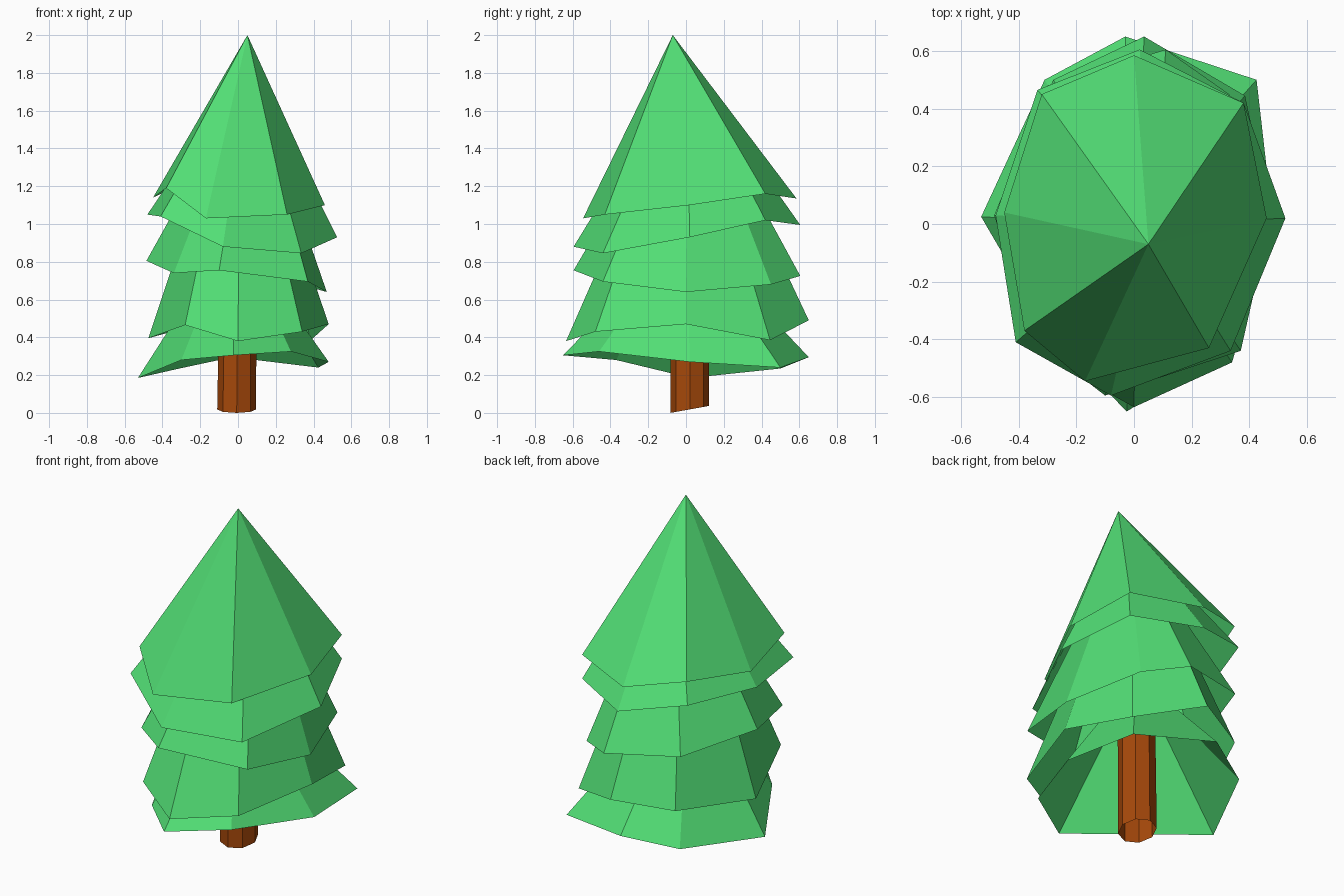
import bpy
from math import cos, sin, pi
from mathutils import Vector


def material(name, rgb):
    m = bpy.data.materials.new(name)
    m.diffuse_color = (*rgb, 1)
    return m


def add_mesh(name, verts, faces, mat):
    me = bpy.data.meshes.new(name)
    me.from_pydata(verts, [], faces)
    me.materials.append(mat)
    me.update()
    ob = bpy.data.objects.new(name, me)
    bpy.context.collection.objects.link(ob)
    return ob


def band(n):
    # quads joining a lower ring of n points to an upper one
    return [(i, (i + 1) % n, n + (i + 1) % n, n + i) for i in range(n)]


def foliage(name, apex, rim, cut=None):
    # open, uneven eight-sided cone, cut short where it hides in the tier above
    n = len(rim)
    if cut:
        top = [Vector(p).lerp(Vector(apex), cut) for p in rim]
        return add_mesh(name, list(rim) + top, band(n), green)
    return add_mesh(name, list(rim) + [apex], [(i, (i + 1) % n, n) for i in range(n)], green)


green = material("needles", (0.085, 0.74, 0.18))
brown = material("bark", (0.38, 0.065, 0.003))

# Foliage tiers, top to bottom; each rim runs counter-clockwise from +x
foliage("foliage_top", (0.05, -0.07, 2.0), [
    (0.46, 0.02, 1.10), (0.38, 0.42, 1.16), (0.00, 0.585, 1.135), (-0.32, 0.45, 1.20),
    (-0.45, 0.04, 1.14), (-0.38, -0.37, 1.19), (-0.17, -0.545, 1.03), (0.26, -0.43, 1.05)])
foliage("foliage_upper", (0.06, 0.0, 1.85), [
    (0.525, 0.02, 0.93), (0.38, 0.42, 1.02), (0.02, 0.605, 0.995), (-0.335, 0.465, 1.07),
    (-0.48, 0.03, 1.05), (-0.41, -0.41, 1.04), (-0.08, -0.595, 0.88), (0.335, -0.44, 0.845)], 0.6)
foliage("foliage_middle", (0.07, 0.02, 1.8), [
    (0.47, 0.00, 0.64), (0.33, 0.45, 0.68), (0.11, 0.605, 0.725), (-0.30, 0.48, 0.765),
    (-0.485, 0.03, 0.805), (-0.34, -0.41, 0.74), (-0.10, -0.595, 0.755), (0.37, -0.44, 0.695)], 0.6)
foliage("foliage_lower", (0.01, 0.01, 1.85), [
    (0.48, 0.00, 0.47), (0.385, 0.445, 0.385), (0.035, 0.65, 0.49), (-0.28, 0.50, 0.45),
    (-0.475, 0.03, 0.395), (-0.28, -0.48, 0.465), (0.00, -0.635, 0.38), (0.34, -0.48, 0.43)], 0.6)
foliage("foliage_bottom", (-0.02, 0.00, 0.98), [
    (0.48, 0.02, 0.27), (0.425, 0.50, 0.24), (-0.03, 0.65, 0.295), (-0.31, 0.50, 0.235),
    (-0.53, 0.025, 0.185), (-0.30, -0.37, 0.28), (-0.025, -0.65, 0.305), (0.28, -0.46, 0.325)])

# Trunk: hollow octagonal post with a slightly slanted foot
N, R = 8, 0.103
ring = [(R * cos(2 * pi * i / N), 0.02 + R * sin(2 * pi * i / N)) for i in range(N)]
foot = [(x - 0.007, y, 0.18 * (y - 0.02 + R)) for x, y in ring]
head = [(0.95 * x, y, 0.7) for x, y in ring]
add_mesh("trunk", foot + head, band(N), brown)
